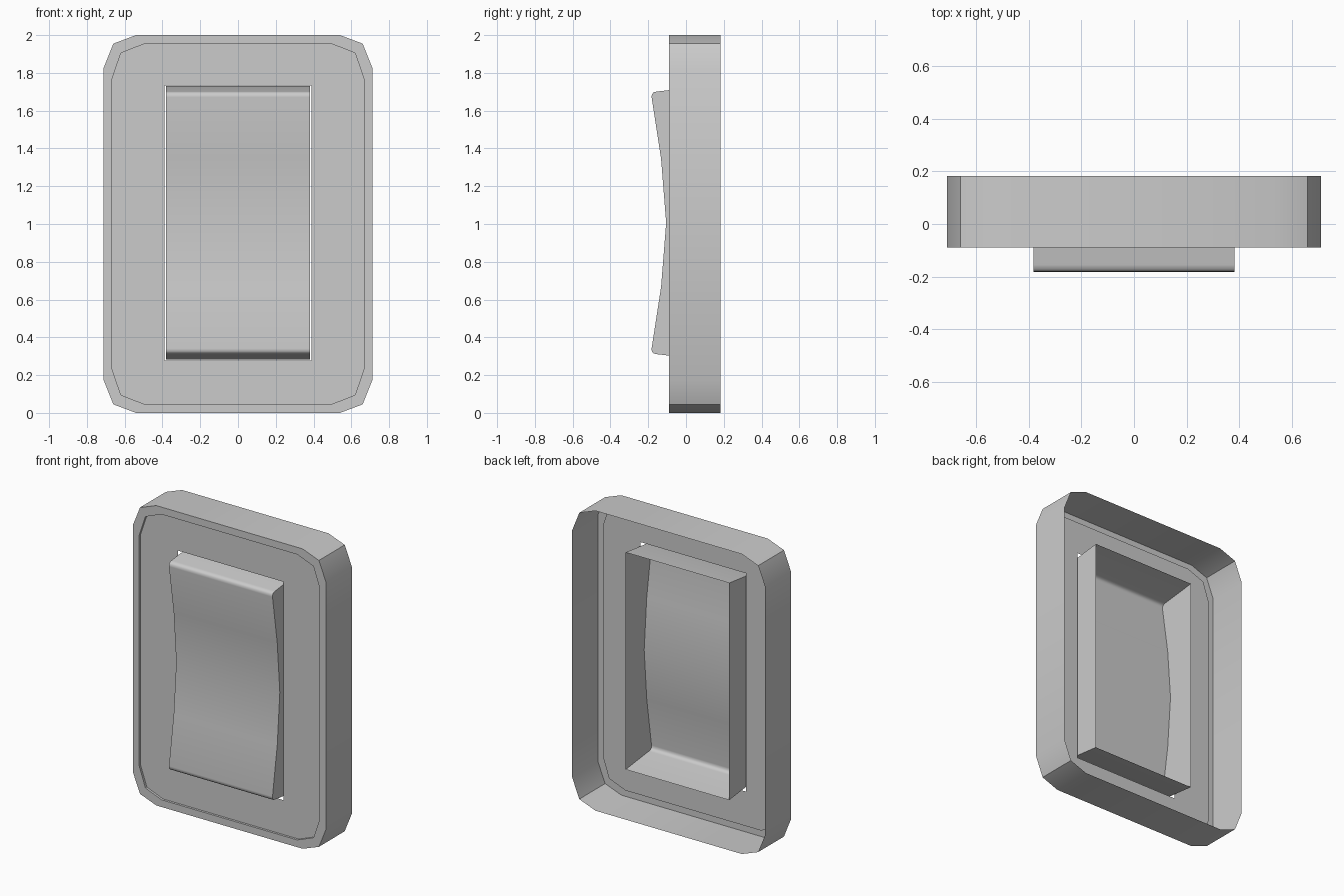
import bpy, bmesh
from math import radians

if "Cube" in bpy.data.objects:
    bpy.data.objects.remove(bpy.data.objects["Cube"])


def mirrored_outline(quarter):
    """Expand a top-right quarter outline (x, z about the centre) to all four corners."""
    right = quarter + [(x, -z) for x, z in reversed(quarter)]
    return right + [(-x, z) for x, z in reversed(right)]


def add_loop(bm, outline, y, zc=1.0):
    return [bm.verts.new((x, y, z + zc)) for x, z in outline]


def skin(bm, a, b):
    n = len(a)
    for i in range(n):
        j = (i + 1) % n
        bm.faces.new((a[i], a[j], b[j], b[i]))


def finish(bm, name, smooth_angle):
    mesh = bpy.data.meshes.new(name)
    bmesh.ops.recalc_face_normals(bm, faces=bm.faces)
    # open shells: make the front-facing surfaces point to -y
    if sum(f.normal.y * f.calc_area() for f in bm.faces) > 0:
        bmesh.ops.reverse_faces(bm, faces=bm.faces)
    bm.to_mesh(mesh)
    bm.free()
    obj = bpy.data.objects.new(name, mesh)
    bpy.context.collection.objects.link(obj)
    bpy.ops.object.select_all(action='DESELECT')
    bpy.context.view_layer.objects.active = obj
    obj.select_set(True)
    bpy.ops.object.shade_smooth_by_angle(angle=radians(smooth_angle))
    return obj


# Wall plate: open-backed shell with a raised rim and a rectangular opening
outer = mirrored_outline([(0.54, 1.0), (0.66, 0.955), (0.712, 0.825)])
inner = mirrored_outline([(0.50, 0.952), (0.62, 0.905), (0.666, 0.77)])
bm = bmesh.new()
loops = [add_loop(bm, outer, 0.182), add_loop(bm, outer, -0.09),
         add_loop(bm, inner, -0.09), add_loop(bm, inner, -0.075)]
for a, b in zip(loops, loops[1:]):
    skin(bm, a, b)
hole = add_loop(bm, mirrored_outline([(0.39, 0.728)]), -0.075, 1.006)
edges = [bm.edges.get((loops[-1][i - 1], loops[-1][i])) for i in range(len(inner))]
edges += [bm.edges.new((hole[i - 1], hole[i])) for i in range(4)]
bmesh.ops.triangle_fill(bm, edges=edges, use_beauty=True)
finish(bm, "wall_plate", 25)

# Rocker: concave profile (y, height above rocker centre), open at the back
half = [(0.09, 0.724), (-0.155, 0.695), (-0.172, 0.691), (-0.181, 0.68),
        (-0.182, 0.665), (-0.132, 0.34)]
profile = half + [(-0.105, 0.0)] + [(y, -z) for y, z in reversed(half)]
bm = bmesh.new()
left, right = ([bm.verts.new((x, y, z + 1.006)) for y, z in profile]
               for x in (-0.382, 0.382))
for i in range(len(profile) - 1):
    bm.faces.new((left[i], left[i + 1], right[i + 1], right[i]))
bm.faces.new(left)
bm.faces.new(right)
finish(bm, "rocker_switch", 40)
